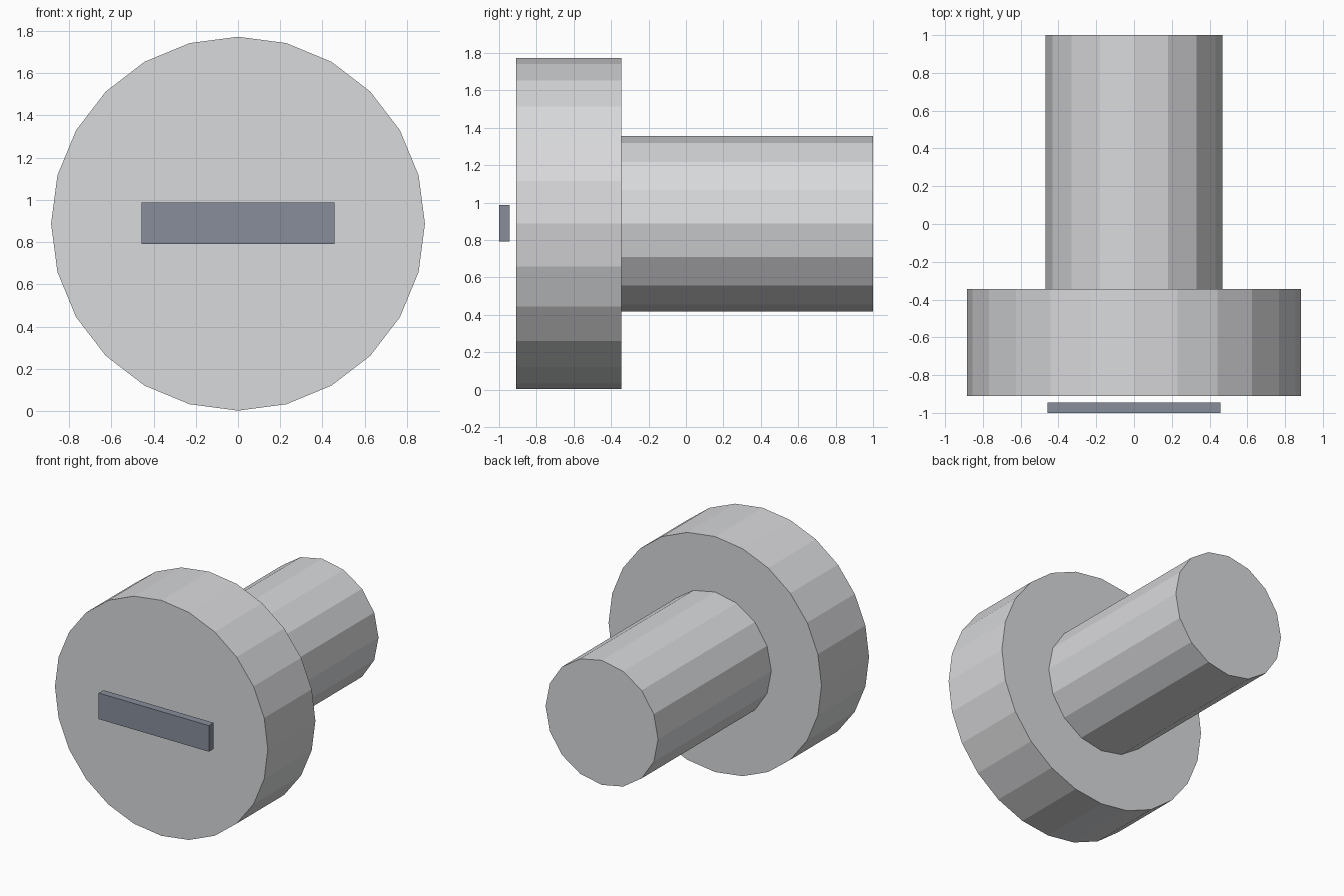
import bpy
from math import pi

cube = bpy.data.objects.get("Cube")
if cube:
    bpy.data.objects.remove(cube, do_unlink=True)


def make_material(name, rgb):
    mat = bpy.data.materials.new(name)
    mat.use_nodes = True
    color = (*rgb, 1)
    mat.diffuse_color = color
    for node in mat.node_tree.nodes:
        if node.type == 'BSDF_PRINCIPLED':
            node.inputs["Base Color"].default_value = color
    return mat


def finish(name, mat):
    obj = bpy.context.object
    obj.name = obj.data.name = name
    obj.data.materials.append(mat)
    return obj


def cylinder(name, sides, radius, front, back, mat):
    """Flat-sided cylinder lying along y, with a vertex at the top."""
    bpy.ops.mesh.primitive_cylinder_add(
        vertices=sides, radius=radius, depth=back - front,
        location=(0, (front + back) / 2, CENTRE_Z), rotation=(pi / 2, 0, 0))
    return finish(name, mat)


CENTRE_Z = 0.887
light_grey = make_material("light grey metal", (0.69, 0.695, 0.71))
slate_grey = make_material("slate grey", (0.245, 0.27, 0.325))

# Wide round head and narrower shaft behind it
cylinder("head", 24, 0.885, -0.91, -0.345, light_grey)
cylinder("shaft", 16, 0.468, -0.345, 1.0, light_grey)

# Thin horizontal bar just in front of the head
bpy.ops.mesh.primitive_cube_add(size=1, location=(0, -0.972, CENTRE_Z + 0.002))
bar = finish("front_bar", slate_grey)
bar.scale = (0.916, 0.056, 0.196)
